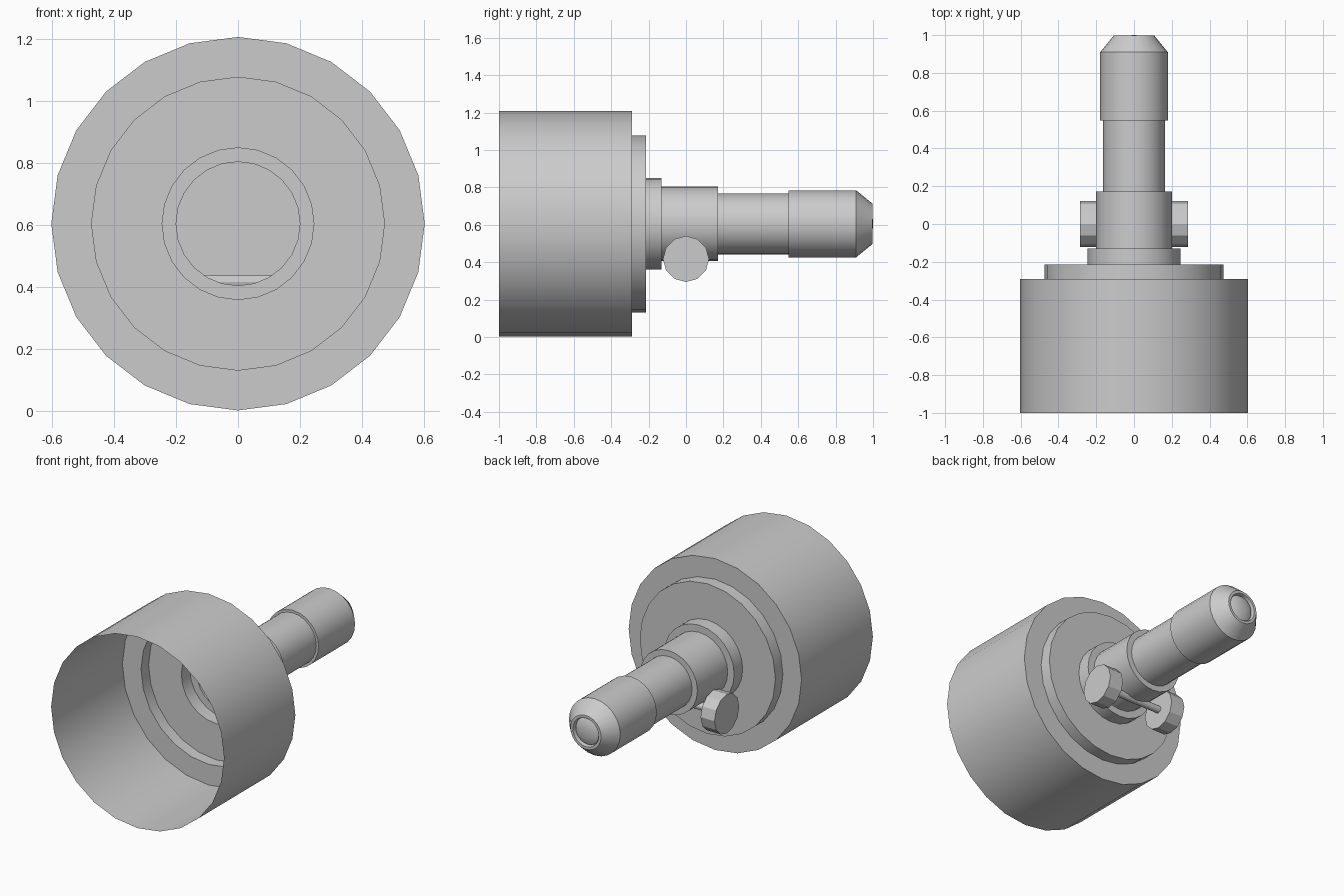
import bpy, bmesh, math
from math import sin, cos, pi

if "Cube" in bpy.data.objects:
    bpy.data.objects.remove(bpy.data.objects["Cube"])

AXIS_Z = 0.605


def finish(name, bm, smooth=True):
    bmesh.ops.remove_doubles(bm, verts=bm.verts, dist=1e-5)
    bmesh.ops.recalc_face_normals(bm, faces=bm.faces)
    mesh = bpy.data.meshes.new(name)
    bm.to_mesh(mesh)
    bm.free()
    ob = bpy.data.objects.new(name, mesh)
    bpy.context.collection.objects.link(ob)
    if smooth:
        bpy.ops.object.select_all(action='DESELECT')
        bpy.context.view_layer.objects.active = ob
        ob.select_set(True)
        bpy.ops.object.shade_smooth_by_angle(angle=math.radians(25))
    return ob


def lathe(name, profile, axis='Y', z=AXIS_Z, sides=24, smooth=True):
    """Revolve (position, radius) pairs around a line along X or Y."""
    bm = bmesh.new()
    rings = []
    for p, r in profile:
        ring = []
        for i in range(sides):
            a = 2 * pi * i / sides
            u, w = r * sin(a), z + r * cos(a)
            ring.append(bm.verts.new((u, p, w) if axis == 'Y' else (p, u, w)))
        rings.append(ring)
    for a, b in zip(rings, rings[1:]):
        for i in range(sides):
            j = (i + 1) % sides
            bm.faces.new((a[i], a[j], b[j], b[i]))
    # close ends whose radius is zero
    return finish(name, bm, smooth)


# Open stepped cup and neck, one thin wall, closed at the far end of the neck
lathe("stepped_cup", [(-1, 0.603), (-0.29, 0.603), (-0.29, 0.473), (-0.215, 0.473),
                      (-0.215, 0.245), (-0.13, 0.245), (-0.13, 0.2), (0.172, 0.2),
                      (0.172, 0)])

# Slim shaft with thicker, chamfered tip and recessed end
lathe("shaft", [(0.172, 0.163), (0.547, 0.163), (0.547, 0.179), (0.91, 0.179),
                (0.998, 0.107), (0.998, 0.09), (0.975, 0.085)])

# Shallow dome in the end of the tip
lathe("tip_dome", [(0.975 + 0.025 * sin(t * pi / 8), 0.085 * cos(t * pi / 8))
                   for t in range(4)] + [(1.0, 0)])

# Axle and two low-poly end knobs
WHEEL_Z = 0.417
lathe("axle", [(-0.2, 0.023), (0.2, 0.023)], 'X', WHEEL_Z, 12)
for side, label in ((-1, "left"), (1, "right")):
    lathe(label + "_knob", [(side * 0.188, 0), (side * 0.188, 0.123),
                            (side * 0.285, 0.123), (side * 0.285, 0)],
          'X', WHEEL_Z, 12, smooth=False)
